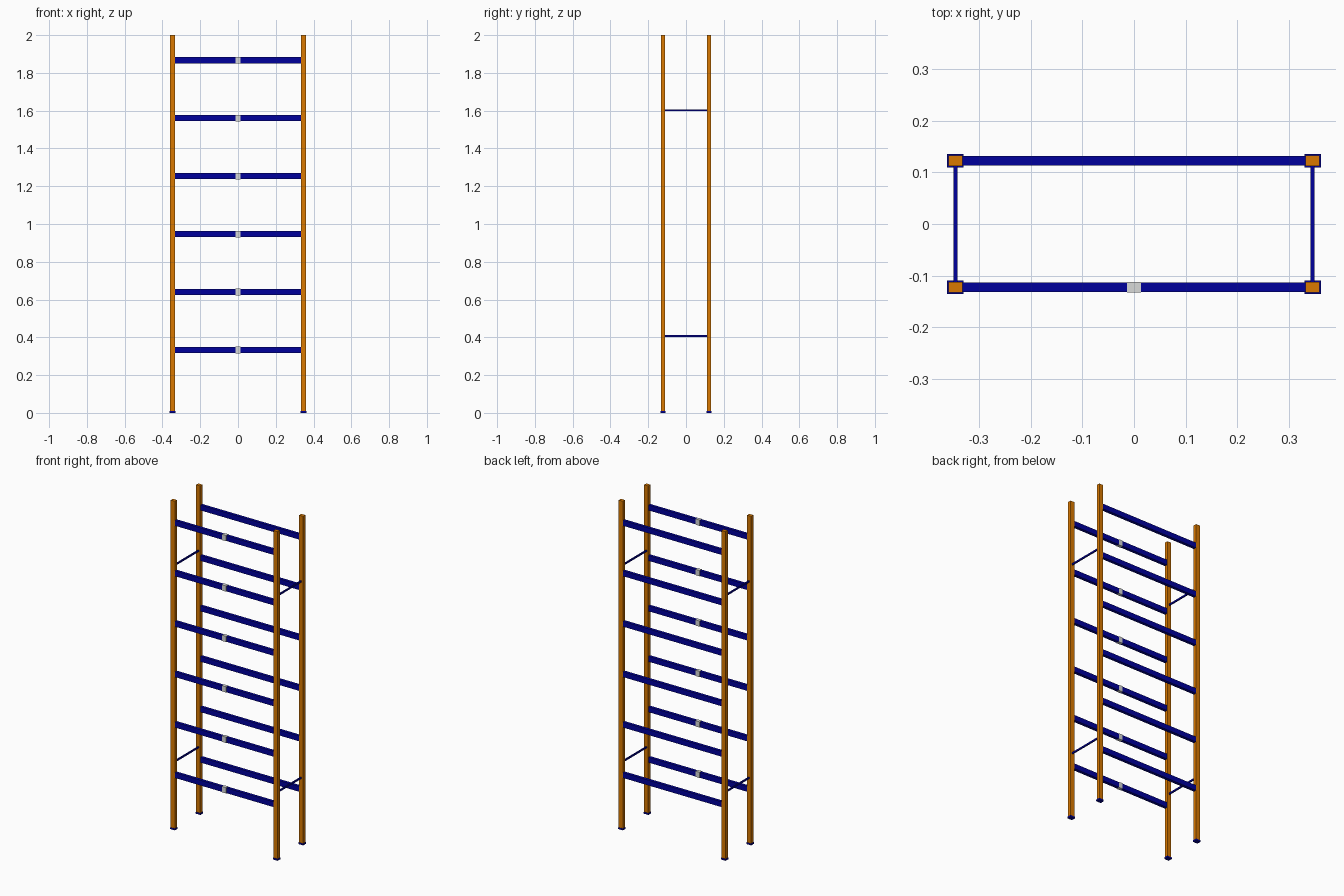
import bpy

cube = bpy.data.objects.get("Cube")
if cube:
    bpy.data.objects.remove(cube, do_unlink=True)


def material(name, rgb):
    mat = bpy.data.materials.new(name)
    mat.use_nodes = True
    mat.diffuse_color = (*rgb, 1)
    mat.node_tree.nodes["Principled BSDF"].inputs["Base Color"].default_value = (*rgb, 1)
    return mat


ORANGE = material("orange", (0.70, 0.19, 0.0))
BLUE = material("deep blue", (0.0, 0.0, 0.33))
GREY = material("light grey", (0.69, 0.70, 0.69))


def box(name, centre, size, mat):
    bpy.ops.mesh.primitive_cube_add(size=1, location=centre)
    obj = bpy.context.object
    obj.name = name
    obj.scale = size
    bpy.ops.object.transform_apply(location=False, rotation=False, scale=True)
    obj.data.materials.append(mat)
    return obj


POST_X, POST_Y = 0.346, 0.1225
FOOT_H = 0.01
sides = (("right", -1), ("left", 1))
ends = (("front", -1), ("back", 1))

# Upright posts on slightly wider feet, with thin side braces
for side, sx in sides:
    for end, sy in ends:
        x, y = sx * POST_X, sy * POST_Y
        box(f"{end}_{side}_post", (x, y, 1 + FOOT_H / 2),
            (0.027, 0.021, 2 - FOOT_H), ORANGE)
        box(f"{end}_{side}_foot", (x, y, FOOT_H / 2),
            (0.032, 0.026, FOOT_H), BLUE)
    for level, z in (("lower", 0.407), ("upper", 1.602)):
        box(f"{level}_{side}_brace", (sx * POST_X, 0, z),
            (0.007, 2 * POST_Y - 0.02, 0.01), BLUE)

# Beams on each level, with a grey sleeve at the middle of the front ones
for i in range(6):
    z = 0.333 + i * 0.3068
    for end, sy in ends:
        box(f"{end}_beam_{i + 1}", (0, sy * POST_Y, z),
            (2 * POST_X - 0.025, 0.018, 0.032), BLUE)
    box(f"beam_sleeve_{i + 1}", (0, -POST_Y, z), (0.027, 0.021, 0.035), GREY)
